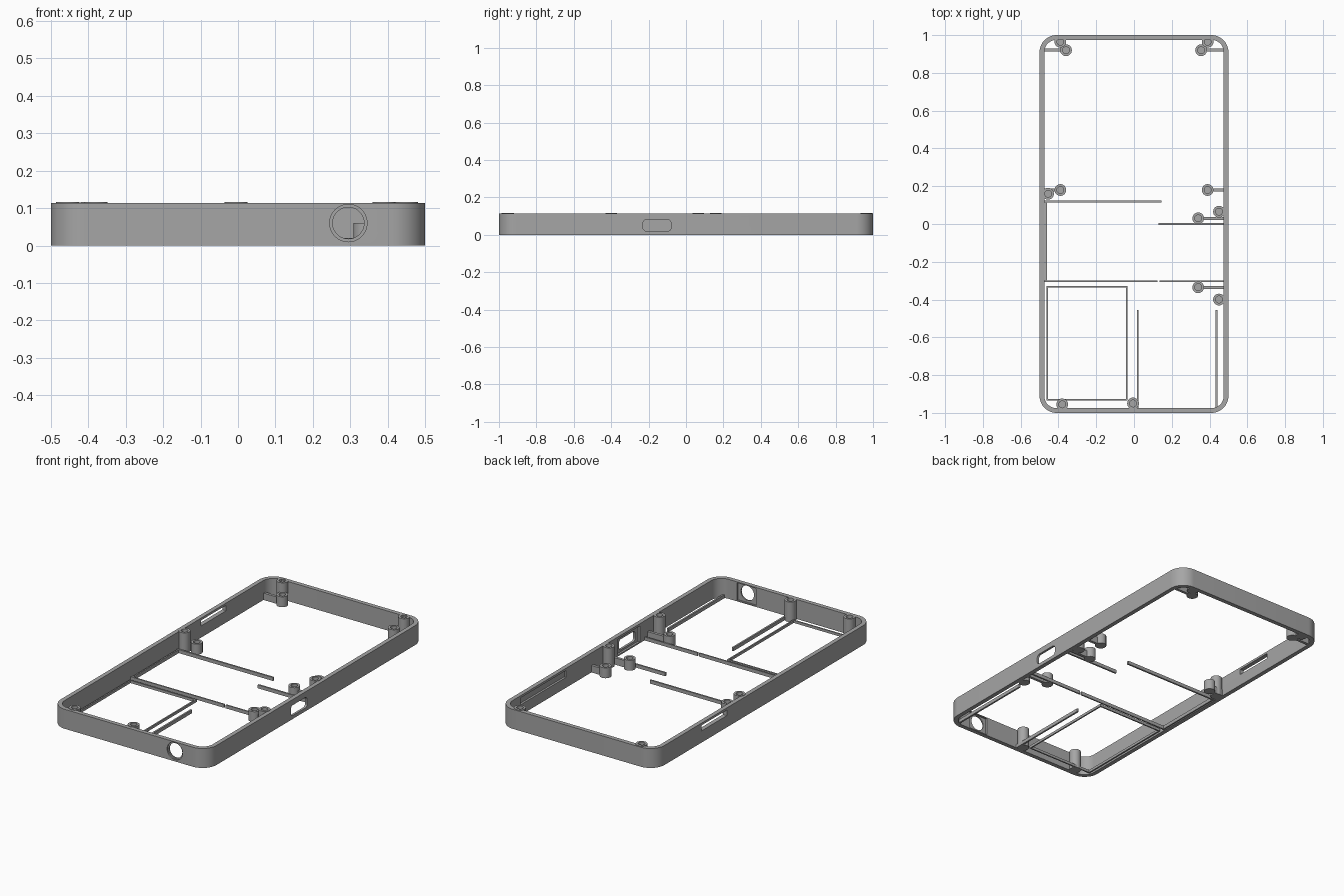
import bpy, bmesh, math
from mathutils import Vector

cube = bpy.data.objects.get("Cube")
if cube:
    bpy.data.objects.remove(cube, do_unlink=True)

grey = bpy.data.materials.new("plain_grey")
grey.use_nodes = True
grey.diffuse_color = (0.38, 0.38, 0.38, 1)
grey.node_tree.nodes["Principled BSDF"].inputs["Base Color"].default_value = (0.38, 0.38, 0.38, 1)

HEIGHT, WALL = 0.113, 0.025
INNER = 0.5 - WALL


def finish(name, bm, smooth=False):
    bmesh.ops.recalc_face_normals(bm, faces=bm.faces)
    mesh = bpy.data.meshes.new(name)
    bm.to_mesh(mesh)
    bm.free()
    mesh.materials.append(grey)
    ob = bpy.data.objects.new(name, mesh)
    bpy.context.collection.objects.link(ob)
    if smooth:
        shade(ob)
    return ob


def shade(ob):
    bpy.ops.object.select_all(action="DESELECT")
    ob.select_set(True)
    bpy.context.view_layer.objects.active = ob
    bpy.ops.object.shade_smooth_by_angle(angle=math.radians(30))


def rounded(w, h, r, seg=12):
    """Outline of a rounded rectangle with half sizes w and h."""
    pts = []
    for k, (sx, sy) in enumerate([(1, 1), (-1, 1), (-1, -1), (1, -1)]):
        for i in range(seg + 1):
            a = (k + i / seg) * math.pi / 2
            pts.append((sx * (w - r) + r * math.cos(a), sy * (h - r) + r * math.sin(a)))
    return pts


def box(name, x0, x1, y0, y1, z0, z1):
    bm = bmesh.new()
    bmesh.ops.create_cube(bm, size=1)
    for v in bm.verts:
        v.co = Vector((x0 + (v.co.x + 0.5) * (x1 - x0),
                       y0 + (v.co.y + 0.5) * (y1 - y0),
                       z0 + (v.co.z + 0.5) * (z1 - z0)))
    return finish(name, bm)


def prism(name, outline, place, d0, d1):
    """Extrude an outline from depth d0 to d1; place maps (u, v, d) to a point."""
    bm = bmesh.new()
    rings = [[bm.verts.new(place(u, v, d)) for u, v in outline] for d in (d0, d1)]
    n = len(outline)
    for i in range(n):
        j = (i + 1) % n
        bm.faces.new((rings[0][i], rings[0][j], rings[1][j], rings[1][i]))
    bm.faces.new(rings[0])
    bm.faces.new(rings[1])
    return finish(name, bm)


def circle(r, seg=48):
    return [(r * math.cos(i * math.tau / seg), r * math.sin(i * math.tau / seg)) for i in range(seg)]


def cut(ob, cutter):
    cutter.hide_render = True
    mod = ob.modifiers.new("cut", "BOOLEAN")
    mod.operation, mod.solver, mod.object = "DIFFERENCE", "EXACT", cutter
    bpy.ops.object.select_all(action="DESELECT")
    ob.select_set(True)
    bpy.context.view_layer.objects.active = ob
    bpy.ops.object.modifier_apply(modifier=mod.name)
    bpy.data.objects.remove(cutter, do_unlink=True)


# Outer wall: rounded rectangular ring
bm = bmesh.new()
loops = [[bm.verts.new((x, y, z)) for x, y in rounded(w, h, r)]
         for w, h, r, z in [(0.5, 1, 0.09, 0), (0.5, 1, 0.09, HEIGHT),
                            (INNER, 1 - WALL, 0.065, HEIGHT), (INNER, 1 - WALL, 0.065, 0)]]
n = len(loops[0])
for a in range(4):
    for i in range(n):
        p, q, j = loops[a], loops[(a + 1) % 4], (i + 1) % n
        bm.faces.new((p[i], p[j], q[j], q[i]))
frame = finish("outer_frame", bm)

# Round front opening with an outer step and a square pocket inside
front = lambda u, v, d: (0.295 + u, d, 0.06 + v)
cut(frame, prism("hole_cutter", circle(0.042), front, -1.1, -0.9))
cut(frame, prism("step_cutter", circle(0.05), front, -1.1, -0.992))
cut(frame, box("pocket_cutter", 0.235, 0.355, -0.985, -0.9, 0.006, 0.107))

# Rounded port in the left wall with its inner pocket
side = lambda u, v, d: (d, -0.155 + u, 0.05 + v)
cut(frame, prism("port_cutter", rounded(0.075, 0.03, 0.018, 6), side, 0.4, 0.6))
cut(frame, box("port_pocket_cutter", 0.4, 0.487, -0.255, -0.05, 0.008, 0.1))

# Shallow inner recess in the left wall and a slot in the right wall
cut(frame, box("recess_cutter", 0.4, 0.487, 0.42, 0.84, 0.06, 0.1))
cut(frame, box("slot_cutter", -0.6, -0.4, 0.34, 0.57, 0.068, 0.1))
shade(frame)


# Screw bosses: turned posts with a blind hole
def boss(name, x, y, top, arm=False):
    profile = [(0.031, 0), (0.031, top), (0.018, top), (0.018, top * 0.35)]
    bm = bmesh.new()
    rings = [[bm.verts.new((x + u, y + v, z)) for u, v in circle(r, 28)] for r, z in profile]
    for p, q in zip(rings, rings[1:]):
        for i in range(28):
            j = (i + 1) % 28
            bm.faces.new((p[i], p[j], q[j], q[i]))
    bm.faces.new(rings[0])
    bm.faces.new(rings[-1])
    finish(name, bm, True)
    if arm:
        s = 1 if x > 0 else -1
        ends = sorted((x + s * 0.026, s * (INNER + 0.005)))
        box(name + "_arm", *ends, y - 0.008, y + 0.008, 0, 0.04)


TALL, SHORT = 0.116, 0.06
tall = [(-0.39, 0.965), (0.39, 0.965), (-0.455, 0.16), (0.45, 0.065),
        (0.45, -0.4), (-0.38, -0.955), (-0.005, -0.95)]
short = [(-0.36, 0.92), (0.355, 0.92), (-0.39, 0.18), (0.39, 0.18),
         (0.34, 0.03), (0.34, -0.335)]
for i, (x, y) in enumerate(tall):
    boss(f"tall_boss_{i + 1}", x, y, TALL)
for i, (x, y) in enumerate(short):
    boss(f"short_boss_{i + 1}", x, y, SHORT, arm=True)


# Low ribs: along x (y, from, to) and along y (x, from, to), with thickness
def rib_x(name, y, x0, x1, t=0.01, h=0.02):
    box(name, x0, x1, y - t / 2, y + t / 2, 0, h)


def rib_y(name, x, y0, y1, t=0.01, h=0.02):
    box(name, x - t / 2, x + t / 2, y0, y1, 0, h)


rib_x("upper_rib", 0.12, -0.48, 0.145)
rib_x("middle_rib", 0, 0.13, 0.48)
rib_x("cross_rib_right", -0.302, -0.48, 0.125, 0.008)
rib_x("cross_rib_left", -0.302, 0.135, 0.48, 0.008)
rib_y("side_rib", -0.465, -0.302, 0.12, 0.008)
rib_y("divider_rib", 0.02, -0.98, -0.455)
rib_y("left_side_rib", 0.437, -0.98, -0.455)

# Rectangular tray outline
rib_x("tray_back", -0.332, -0.463, -0.035, 0.008, 0.015)
rib_x("tray_front", -0.93, -0.463, -0.035, 0.008, 0.015)
rib_y("tray_right", -0.459, -0.934, -0.328, 0.008, 0.015)
rib_y("tray_left", -0.039, -0.934, -0.328, 0.008, 0.015)
